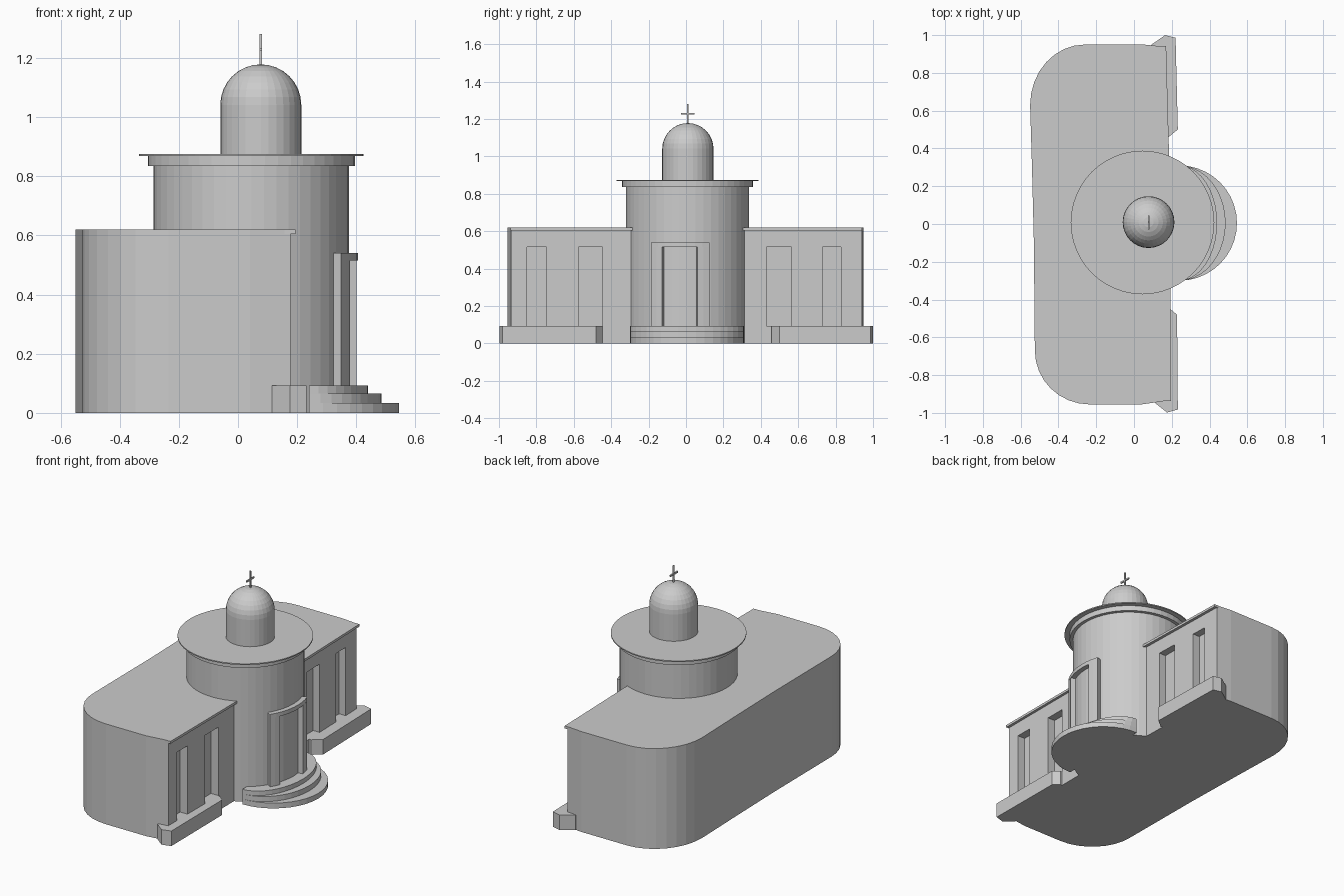
import bpy, bmesh
from math import sin, cos, pi, radians, asin

if "Cube" in bpy.data.objects:
    bpy.data.objects.remove(bpy.data.objects["Cube"])

DRUM = (0.045, 0.008)


def prism(name, pts, z0, z1):
    """Extrude a plan outline (counter-clockwise) from z0 to z1."""
    bm = bmesh.new()
    face = bm.faces.new([bm.verts.new((x, y, z0)) for x, y in pts])
    ext = bmesh.ops.extrude_face_region(bm, geom=[face])
    for v in ext["geom"]:
        if isinstance(v, bmesh.types.BMVert):
            v.co.z = z1
    bmesh.ops.recalc_face_normals(bm, faces=bm.faces)
    mesh = bpy.data.meshes.new(name)
    bm.to_mesh(mesh)
    bm.free()
    ob = bpy.data.objects.new(name, mesh)
    bpy.context.collection.objects.link(ob)
    return ob


def box(name, x, y, z):
    return prism(name, [(x[0], y[0]), (x[1], y[0]), (x[1], y[1]), (x[0], y[1])], *z)


def arc(cx, cy, rx, ry, a0, a1, n):
    angles = [radians(a0 + (a1 - a0) * i / n) for i in range(n + 1)]
    return [(cx + rx * cos(a), cy + ry * sin(a)) for a in angles]


def lathe(name, cx, cy, profile, n):
    """Revolve an (r, z) profile around a vertical axis; r = 0 closes a pole."""
    bm = bmesh.new()
    rings = []
    for r, z in profile:
        count = n if r > 0 else 1
        rings.append([bm.verts.new((cx + r * cos(2 * pi * i / n), cy + r * sin(2 * pi * i / n), z))
                      for i in range(count)])
    for a, b in zip(rings, rings[1:]):
        for i in range(n):
            quad = [a[i % len(a)], a[(i + 1) % len(a)], b[(i + 1) % len(b)], b[i % len(b)]]
            bm.faces.new(list(dict.fromkeys(quad)))
    bmesh.ops.recalc_face_normals(bm, faces=bm.faces)
    mesh = bpy.data.meshes.new(name)
    bm.to_mesh(mesh)
    bm.free()
    ob = bpy.data.objects.new(name, mesh)
    bpy.context.collection.objects.link(ob)
    return ob


# Main hall with rounded rear corners and slightly bowed sides
hall_plan = ([(0.178, -0.935), (0.178, -0.2), (0.172, 0.2), (0.152, 0.94), (0.05, 0.95)]
             + arc(-0.26, 0.63, 0.29, 0.32, 90, 180, 8)
             + [(-0.54, 0.3), (-0.53, -0.1)]
             + arc(-0.235, -0.67, 0.29, 0.285, 180, 270, 8)
             + [(0.04, -0.955)])
hall = prism("main_hall", hall_plan, 0, 0.62)

# Tall window niches in the two wings
for i, (y0, y1) in enumerate([(-0.85, -0.747), (-0.575, -0.446), (0.43, 0.565), (0.73, 0.83)]):
    front = 0.178 if y0 < 0 else 0.18 - 0.027 * y0
    cutter = box(f"niche_cutter_{i}", (front - 0.05, 0.3), (y0, y1), (0.093, 0.515))
    cutter.hide_render = True
    cutter.hide_set(True)
    mod = hall.modifiers.new("niche", "BOOLEAN")
    mod.operation = "DIFFERENCE"
    mod.solver = "EXACT"
    mod.object = cutter

# Roof lips above the wing fronts
prism("roof_lip_left", [(0.15, -0.938), (0.195, -0.938), (0.193, -0.2), (0.15, -0.2)], 0.605, 0.62)
prism("roof_lip_right", [(0.14, 0.2), (0.19, 0.2), (0.17, 0.942), (0.14, 0.942)], 0.605, 0.62)

# Low plinths along the wing fronts
prism("plinth_left", [(0.115, -0.95), (0.175, -0.998), (0.232, -0.982), (0.228, -0.48),
                      (0.188, -0.447), (0.13, -0.447)], 0, 0.093)
prism("plinth_right", [(0.18, 0.458), (0.232, 0.5), (0.22, 0.986), (0.165, 1.0),
                       (0.09, 0.948), (0.12, 0.458)], 0, 0.093)

# Round tower with its stepped cornice
lathe("tower", *DRUM, [(0, 0), (0.33, 0), (0.33, 0.835), (0.35, 0.835), (0.35, 0.868),
                       (0.38, 0.868), (0.38, 0.875), (0, 0.875)], 48)

# Cupola with hemispherical cap
cap = [(0.137 * cos(i * pi / 16), 1.041 + 0.137 * sin(i * pi / 16)) for i in range(8)]
lathe("cupola", 0.077, 0.01, [(0, 0.87), (0.137, 0.87)] + cap + [(0, 1.178)], 32)

# Cross
box("cross_post", (0.073, 0.081), (0.006, 0.014), (1.17, 1.28))
box("cross_bar", (0.073, 0.081), (-0.028, 0.045), (1.223, 1.233))

# Entrance steps: half ellipses of equal width
for i, (reach, z0, z1) in enumerate([(0.305, 0, 0.033), (0.245, 0.033, 0.065), (0.2, 0.065, 0.093)]):
    prism(f"step_{i}", arc(0.24, 0.005, reach, 0.305, -90, 90, 20), z0, z1)


# Door surround wrapping the tower
def curved_block(name, y0, y1, z0, z1, n):
    a0, a1 = [asin((y - DRUM[1]) / 0.36) * 180 / pi for y in (y0, y1)]
    outer = arc(*DRUM, 0.36, 0.36, a0, a1, n)
    inner = arc(*DRUM, 0.32, 0.32, a1, a0, n)
    return prism(name, outer + inner, z0, z1)


curved_block("door_jamb_left", -0.186, -0.129, 0.09, 0.515, 2)
curved_block("door_jamb_right", 0.061, 0.126, 0.09, 0.515, 2)
curved_block("door_lintel", -0.186, 0.126, 0.515, 0.54, 8)
